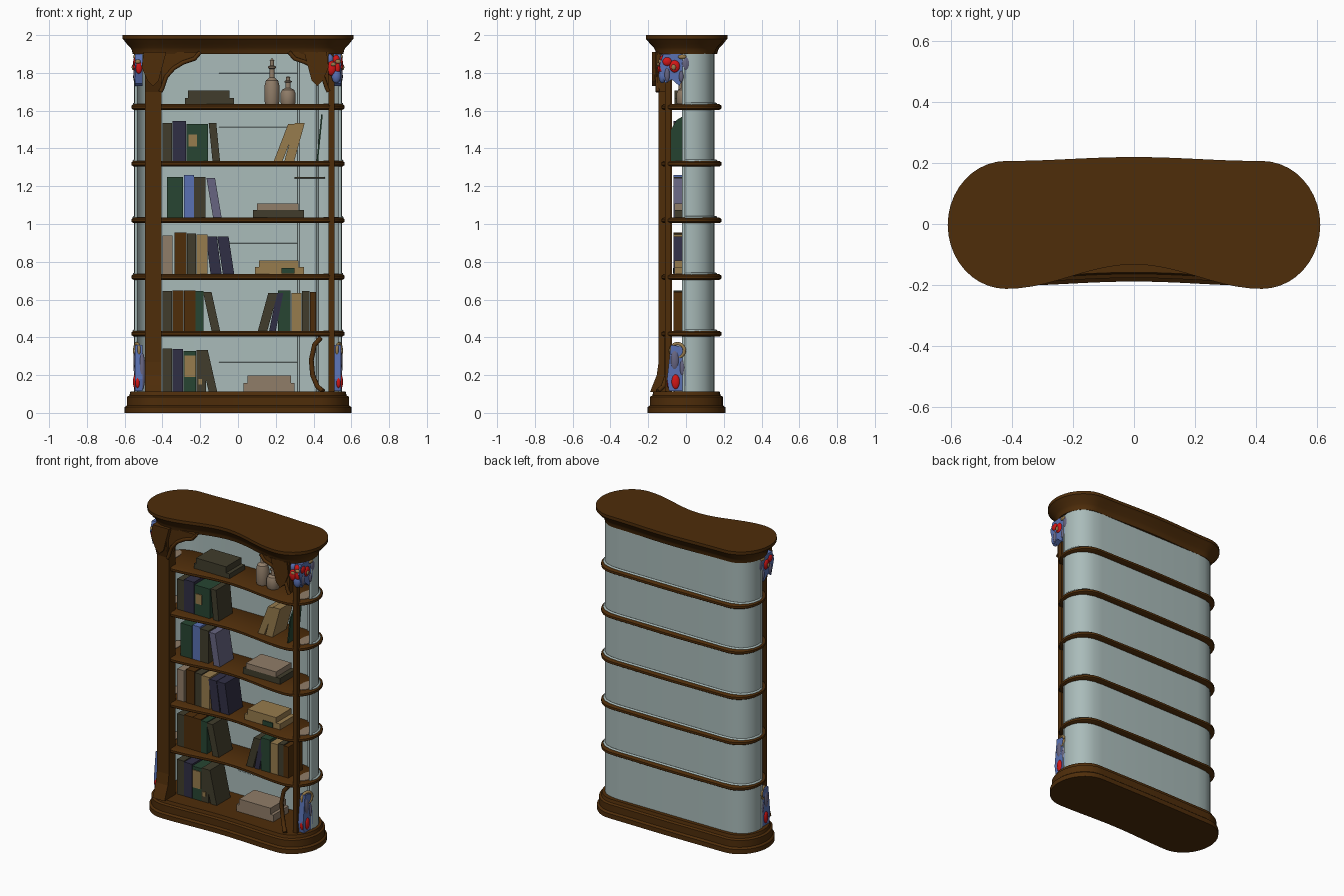
import bpy, bmesh, math
from mathutils import Matrix

old = bpy.data.objects.get("Cube")
if old:
    bpy.data.objects.remove(old, do_unlink=True)

COLOURS = {
    "wood": (0.077, 0.026, 0.003), "pale_glass": (0.4, 0.5, 0.49),
    "green": (0.02, 0.06, 0.032), "navy": (0.03, 0.028, 0.06),
    "tan": (0.31, 0.2, 0.075), "beige": (0.28, 0.205, 0.14),
    "olive": (0.052, 0.046, 0.025), "blue": (0.1, 0.165, 0.45),
    "lavender": (0.135, 0.13, 0.22), "red": (0.65, 0.008, 0.008),
}
MATS = {}
for name, rgb in COLOURS.items():
    m = bpy.data.materials.new(name)
    m.use_nodes = True
    m.diffuse_color = (*rgb, 1)
    m.node_tree.nodes["Principled BSDF"].inputs["Base Color"].default_value = (*rgb, 1)
    MATS[name] = m


def finish(bm, name, colour, smooth=False):
    bmesh.ops.recalc_face_normals(bm, faces=bm.faces)
    me = bpy.data.meshes.new(name)
    bm.to_mesh(me)
    bm.free()
    me.materials.append(MATS[colour])
    ob = bpy.data.objects.new(name, me)
    bpy.context.collection.objects.link(ob)
    if smooth:
        bpy.ops.object.select_all(action="DESELECT")
        ob.select_set(True)
        bpy.context.view_layer.objects.active = ob
        bpy.ops.object.shade_smooth_by_angle(angle=math.radians(35))


def loft(name, colour, rings, smooth=False):
    """Skin a list of equal-length closed rings and cap both ends."""
    bm = bmesh.new()
    vs = [[bm.verts.new(p) for p in r] for r in rings]
    n = len(vs[0])
    for a, b in zip(vs, vs[1:]):
        for i in range(n):
            j = (i + 1) % n
            bm.faces.new((a[i], a[j], b[j], b[i]))
    bm.faces.new(vs[0])
    bm.faces.new(vs[-1])
    finish(bm, name, colour, smooth)


def outline(z, inset, hx, front, back, dip, bulge, c=0.42, n=20):
    """Kidney shape: rounded ends, hollow front, slightly bowed back."""
    hx, front, back = hx - inset, front - inset, back - inset
    wave = lambda x: math.cos(math.pi * x / (2 * c)) ** 2
    xs = [-c + 2 * c * i / n for i in range(n + 1)]
    pts = [(x, -front + dip * wave(x), z) for x in xs]
    mid, ry = (back - front) / 2, (back + front) / 2
    angles = [-math.pi / 2 + math.pi * i / n for i in range(1, n)]
    pts += [(c + (hx - c) * math.cos(a), mid + ry * math.sin(a), z) for a in angles]
    pts += [(x, back + bulge * wave(x), z) for x in reversed(xs)]
    pts += [(-c - (hx - c) * math.cos(a), mid - ry * math.sin(a), z) for a in angles]
    return pts


def slab(name, profile, *shape):
    loft(name, "wood", [outline(z, o, *shape) for o, z in profile], True)


def plate(name, colour, pts, y0, y1):
    """Front-facing outline in x and z, given depth in y."""
    loft(name, colour, [[(x, y, z) for x, z in pts] for y in (y0, y1)])


def tube(name, colour, pts, r):
    cu = bpy.data.curves.new(name, "CURVE")
    cu.dimensions, cu.bevel_depth, cu.bevel_resolution = "3D", r, 2
    cu.use_fill_caps = True
    sp = cu.splines.new("POLY")
    sp.points.add(len(pts) - 1)
    for p, co in zip(sp.points, pts):
        p.co = (*co, 1)
    cu.materials.append(MATS[colour])
    ob = bpy.data.objects.new(name, cu)
    bpy.context.collection.objects.link(ob)


def lathe(name, colour, x, y, profile, n=20):
    turn = [2 * math.pi * i / n for i in range(n)]
    loft(name, colour, [[(x + r * math.cos(a), y + r * math.sin(a), z) for a in turn]
                        for r, z in profile], True)


# Wrapped glass back: outer line, then inner line back again
half = [(.545, -.01), (.55, .025), (.542, .065), (.523, .1), (.49, .13), (.44, .147), (.38, .152)]
outer = half + [(-x, y) for x, y in reversed(half)]
inner = [(x * .986, y - .008) for x, y in reversed(outer)]
loft("glass_back", "pale_glass", [[(x, y, z) for x, y in outer + inner] for z in (.1, 1.91)], True)
for s in (-1, 1):
    tube("glass_edge_rod", "pale_glass", [(s * .54, -.012, .1), (s * .54, -.012, 1.91)], .009)
for x in (.32, .42):
    tube("inner_rod", "pale_glass", [(x, .135, .1), (x, .135, 1.9)], .006)
for z in (.27, .9, 1.51, 1.8):
    tube("back_seam", "pale_glass", [(-.1, .143, z), (.32, .143, z)], .003)
tube("cross_rod", "olive", [(.3, .13, 1.245), (.46, .11, 1.245)], .005)

# Base, cornice and shelves; each shelf has a glass lip and pale end insets
slab("base", [(0, 0), (0, .03), (.012, .04), (.012, .085), (.025, .092), (.03, .112)],
     .6, .203, .205, .014, .003)
slab("cornice", [(.055, 1.9), (.05, 1.92), (.042, 1.935), (.022, 1.955), (.01, 1.97),
                 (0, 1.98), (0, 2)], .612, .213, .207, .08, .013)
for z in (.42, .72, 1.02, 1.32, 1.62):
    slab("shelf", [(.012, z - .016), (0, z - .008), (0, z + .006), (.012, z + .014)],
         .565, .13, .183, .04, .006)
    tube("glass_lip", "pale_glass", [(x, y + .006, z + .014) for x, y in outer], .008)
    for s in (-1, 1):
        disc = [(s * .492 + .04 * math.cos(a * math.pi / 12), .02 + .075 * math.sin(a * math.pi / 12))
                for a in range(24)]
        loft("shelf_end_inset", "beige", [[(x, y, h) for x, y in disc] for h in (z + .01, z + .017)])

# Thin curved-top panel standing sideways on the fourth shelf
fan = [(-.08, 1.334), (.03, 1.334), (.03, 1.58), (-.01, 1.575), (-.05, 1.55), (-.08, 1.5)]
loft("side_panel", "green", [[(x + (z - 1.334) * .1, y, z) for y, z in fan] for x in (.416, .424)])

# Wide left post with a flared foot, and slim right post
side = [(-.19, .11), (-.175, .15), (-.155, .2), (-.145, .27), (-.145, 1.7), (-.165, 1.76),
        (-.18, 1.9), (-.075, 1.9), (-.075, .11)]
loft("left_post", "wood", [[(x, y, z) for y, z in side] for x in (-.492, -.404)])
plate("right_post", "wood", [(.48, .11), (.51, .11), (.51, 1.9), (.48, 1.9)], -.112, -.08)
tube("right_foot_scroll", "wood", [(.44, -.1, .4), (.405, -.1, .36), (.388, -.1, .28),
                                   (.395, -.1, .2), (.42, -.12, .14), (.45, -.15, .115)], .013)

# Carved brackets under the cornice
arch = [(-.41, 1.91), (-.2, 1.91), (-.23, 1.875), (-.29, 1.855), (-.34, 1.825),
        (-.38, 1.78), (-.4, 1.72), (-.41, 1.7)]
for label, pts in (("left", arch), ("right", [(.07 - x, z) for x, z in arch])):
    plate(label + "_bracket", "wood", pts, -.15, -.1)
    tube(label + "_bracket_rib", "wood", [(x, -.15, z) for x, z in pts[1:]], .011)
cap = [(.38, 1.91), (.5, 1.91), (.51, 1.83), (.48, 1.76), (.45, 1.73), (.42, 1.76)]
plate("left_capital", "wood", [(-x, z) for x, z in cap], -.18, -.1)
plate("right_capital", "wood", [(x - .03, z) for x, z in cap], -.16, -.1)


# Painted corner ornaments: each lump is centre, then radii
def lumps(name, colour, side_sign, items):
    bm = bmesh.new()
    for x, y, z, rx, ry, rz in items:
        place = Matrix.Translation((side_sign * x, y, z)) @ Matrix.Diagonal((rx, ry, rz, 1))
        bmesh.ops.create_icosphere(bm, subdivisions=3, radius=1, matrix=place)
    finish(bm, name, colour, True)


# Pointed cloth hanging behind the flowers, drawn in y and z
skirt = [(-.12, 1.9), (.02, 1.9), (.015, 1.84), (.03, 1.76), (-.015, 1.775), (-.035, 1.73),
         (-.075, 1.765), (-.11, 1.745), (-.14, 1.84)]
hem = [(-.08, .36), (-.015, .35), (-.005, .25), (.0, .15), (-.02, .115), (-.09, .115), (-.1, .18)]
for s in (-1, 1):
    for label, shape in (("upper", skirt), ("lower", hem)):
        loft(label + "_cloth", "blue", [[(s * x, y, z) for y, z in shape] for x in (.505, .546)])
    lumps("upper_folds", "lavender", s, [
        (.535, .0, 1.85, .018, .026, .045), (.54, -.1, 1.79, .014, .015, .04),
        (.545, -.025, 1.78, .01, .012, .03)])
    lumps("upper_flower", "red", s, [
        (.543, -.06, 1.835, .015, .028, .033), (.54, -.1, 1.86, .015, .026, .025),
        (.525, -.13, 1.83, .018, .014, .035)])
    lumps("upper_trim", "tan", s, [
        (.555, -.065, 1.83, .008, .012, .015), (.53, -.137, 1.86, .015, .01, .012),
        (.545, -.02, 1.885, .01, .022, .012)])
    lumps("lower_folds", "lavender", s, [
        (.53, -.06, .28, .024, .028, .065), (.54, -.02, .24, .013, .014, .045)])
    lumps("lower_flower", "red", s, [
        (.543, -.055, .165, .013, .022, .04), (.532, -.088, .165, .014, .014, .035)])
    ring = [2 * math.pi * i / 16 for i in range(17)]
    tube("lower_ring", "tan",
         [(s * (.535 + .012 * math.cos(a)), -.045 + .037 * math.cos(a), .33 + .037 * math.sin(a))
          for a in ring], .009)
# The right upper and left lower ornaments wrap further round to the front
lumps("front_flower", "red", 1, [(.495, -.13, 1.825, .026, .02, .04), (.52, -.12, 1.87, .02, .02, .025)])
lumps("front_leaf", "blue", 1, [(.485, -.12, 1.87, .022, .02, .03), (.52, -.125, 1.785, .025, .02, .04)])
lumps("front_trim", "tan", 1, [(.505, -.147, 1.845, .014, .008, .01)])
lumps("front_fold", "lavender", -1, [(.508, -.08, .22, .018, .018, .1)])


# Books: colour, left edge, width, height, lean of the top edge
def book(z, colour, x, w, h, lean=0, y0=-.065, y1=.08, name="book"):
    plate(name, colour, [(x, z), (x + w, z), (x + w + lean, z + h), (x + lean, z + h)], y0, y1)


ROWS = {
    .112: [("olive", -.4, .05, .23), ("navy", -.348, .058, .225), ("green", -.288, .066, .215),
           ("olive", -.22, .05, .22), ("olive", -.155, .045, .22, -.05)],
    .434: [("olive", -.4, .05, .21), ("wood", -.348, .06, .215), ("wood", -.286, .06, .215),
           ("green", -.224, .042, .21), ("olive", -.14, .045, .205, -.045),
           ("olive", .105, .05, .2, .055), ("navy", .165, .035, .2, .04),
           ("green", .212, .066, .215), ("tan", .282, .055, .2), ("olive", .34, .038, .21),
           ("wood", .38, .034, .205)],
    .734: [("beige", -.4, .052, .205), ("wood", -.335, .062, .22), ("olive", -.27, .048, .215),
           ("tan", -.22, .058, .21), ("navy", -.145, .058, .2, -.025), ("navy", -.08, .06, .2, -.03)],
    1.034: [("green", -.375, .085, .215), ("blue", -.286, .052, .225), ("olive", -.232, .06, .215),
            ("lavender", -.132, .045, .21, -.035)],
    1.334: [("olive", -.4, .05, .2), ("navy", -.348, .072, .21), ("green", -.272, .112, .195),
            ("olive", -.135, .04, .2, -.02), ("tan", .19, .046, .195, .075),
            ("tan", .246, .052, .2, .055)],
}
for z, row in ROWS.items():
    for spec in row:
        book(z, *spec)

# Lying stacks
for z, colour, x, w, h in [
        (.112, "beige", .03, .27, .045), (.157, "beige", .05, .23, .04),
        (.734, "tan", .09, .26, .038), (.772, "tan", .11, .21, .035),
        (1.034, "olive", .08, .27, .04), (1.074, "beige", .1, .22, .035),
        (1.634, "olive", -.28, .26, .032), (1.666, "olive", -.265, .22, .04)]:
    book(z, colour, x, w, h, 0, -.06, .1, "stacked_book")

# Painted labels
for z, colour, x, w, h in [(.19, "tan", -.284, .058, .115), (1.41, "tan", -.262, .045, .065),
                           (.738, "green", .23, .07, .03), (.15, "tan", -.21, .02, .03)]:
    book(z, colour, x, w, h, 0, -.07, -.063, "book_label")

# Stoneware bottles
bottle = [(.034, 0), (.04, .02), (.04, .1), (.032, .13), (.014, .145), (.013, .19), (.02, .195),
          (.02, .205), (.01, .21), (.012, .235), (.004, .245)]
lathe("tall_bottle", "beige", .18, 0, [(r, 1.63 + z) for r, z in bottle])
lathe("short_bottle", "beige", .265, -.01, [(r, 1.63 + z * .62) for r, z in bottle])
